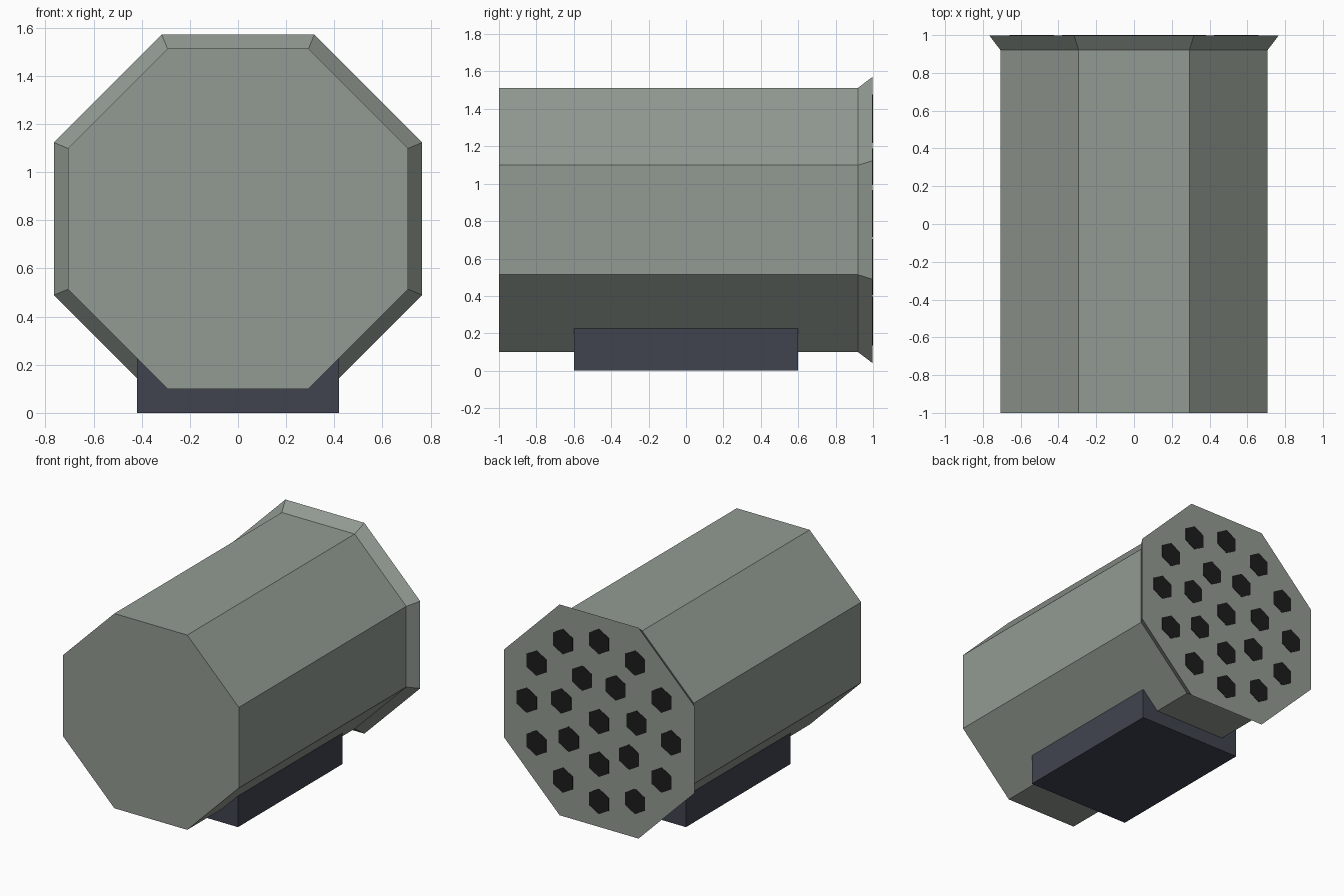
import bpy, bmesh, math

if "Cube" in bpy.data.objects:
    bpy.data.objects.remove(bpy.data.objects["Cube"], do_unlink=True)

AXIS_Z = 0.806   # height of the pod's centre line
BACK = 0.997     # rear face of the pod


def material(name, rgb):
    m = bpy.data.materials.new(name)
    m.use_nodes = True
    m.diffuse_color = (*rgb, 1)
    bsdf = m.node_tree.nodes["Principled BSDF"]
    bsdf.inputs["Base Color"].default_value = (*rgb, 1)
    bsdf.inputs["Roughness"].default_value = 0.7
    return m


grey_green = material("grey green", (0.29, 0.325, 0.29))
slate = material("dark slate", (0.052, 0.057, 0.078))
black = material("tube black", (0.012, 0.012, 0.012))


def finish(name, bm, mat):
    bmesh.ops.recalc_face_normals(bm, faces=bm.faces)
    mesh = bpy.data.meshes.new(name)
    bm.to_mesh(mesh)
    bm.free()
    mesh.materials.append(mat)
    obj = bpy.data.objects.new(name, mesh)
    bpy.context.collection.objects.link(obj)
    return obj


def prism(bm, sides, sections, turn, cx=0, cz=0):
    """Closed prism along y through (y, radius) sections."""
    rings = []
    for y, r in sections:
        angles = [turn + math.tau * i / sides for i in range(sides)]
        rings.append([bm.verts.new((cx + r * math.cos(a), y, cz + r * math.sin(a)))
                      for a in angles])
    for a, b in zip(rings, rings[1:]):
        for i in range(sides):
            j = (i + 1) % sides
            bm.faces.new((a[i], a[j], b[j], b[i]))
    bm.faces.new(rings[0])
    bm.faces.new(rings[-1])


# Octagonal pod with a flared rear rim
bm = bmesh.new()
prism(bm, 8, [(-1, 0.765), (0.92, 0.765), (BACK, 0.828)], math.pi / 8, 0, AXIS_Z)
finish("pod_body", bm, grey_green)

# Mounting block under the pod
bm = bmesh.new()
bmesh.ops.create_cube(bm, size=1)
bmesh.ops.scale(bm, vec=(0.84, 1.2, 0.225), verts=bm.verts)
bmesh.ops.translate(bm, vec=(0, 0, 0.1125), verts=bm.verts)
finish("mounting_block", bm, slate)

# Hexagonal tube openings: one in the middle, a ring of seven, a ring of twelve
bm = bmesh.new()
for count, radius in ((1, 0), (7, 0.31), (12, 0.58)):
    for i in range(count):
        a = -math.pi / 2 + math.tau * i / count
        prism(bm, 6, [(BACK - 0.003, 0.092), (1, 0.092)], math.pi / 6,
              radius * math.cos(a), AXIS_Z + radius * math.sin(a))
finish("tube_openings", bm, black)
